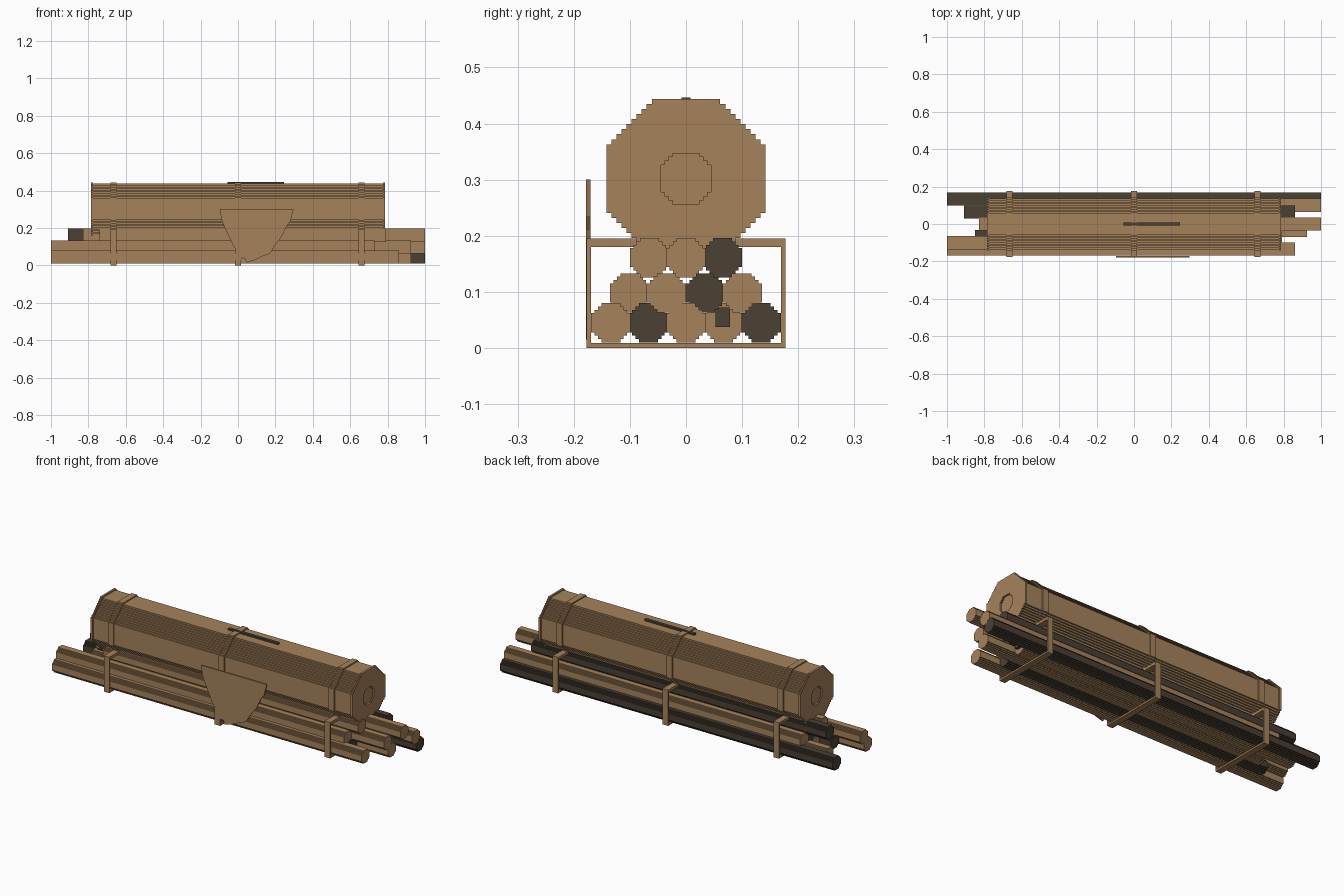
import bpy, bmesh

if "Cube" in bpy.data.objects:
    bpy.data.objects.remove(bpy.data.objects["Cube"])


def material(name, rgb):
    m = bpy.data.materials.new(name)
    m.diffuse_color = (*rgb, 1)
    m.use_nodes = True
    m.node_tree.nodes["Principled BSDF"].inputs["Base Color"].default_value = m.diffuse_color
    return m


TAN = material("tan_wood", (0.376, 0.225, 0.105))
DARK = material("dark_wood", (0.069, 0.051, 0.034))


def prism(name, points, start, end, mat, axis="x"):
    """Extrude a flat outline along x (points are y, z) or y (points are x, z)."""
    bm = bmesh.new()

    def place(p, t):
        return (t, p[0], p[1]) if axis == "x" else (p[0], t, p[1])

    face = bm.faces.new([bm.verts.new(place(p, start)) for p in points])
    out = bmesh.ops.extrude_face_region(bm, geom=[face])
    verts = [v for v in out["geom"] if isinstance(v, bmesh.types.BMVert)]
    shift = (end - start, 0, 0) if axis == "x" else (0, end - start, 0)
    bmesh.ops.translate(bm, verts=verts, vec=shift)
    bmesh.ops.recalc_face_normals(bm, faces=bm.faces)
    mesh = bpy.data.meshes.new(name)
    bm.to_mesh(mesh)
    bm.free()
    mesh.materials.append(mat)
    obj = bpy.data.objects.new(name, mesh)
    bpy.context.collection.objects.link(obj)
    return obj


def box(name, x0, x1, y0, y1, z0, z1, mat):
    return prism(name, [(y0, z0), (y1, z0), (y1, z1), (y0, z1)], x0, x1, mat)


def stepped_octagon(cy, cz, r, flat, steps):
    """Octagon whose four slopes are staircases."""
    d = (r - flat) / steps
    corner = [(r, flat)]
    for i in range(steps):
        corner.append((r - (i + 1) * d, flat + i * d))
        corner.append((r - (i + 1) * d, flat + (i + 1) * d))
    pts = []
    for _ in range(4):
        pts += corner
        corner = [(-b, a) for a, b in corner]
    return [(cy + a, cz + b) for a, b in pts]


# Stacked small logs: y, z, left end, right end, material
LOGS = [
    (-0.134, 0.045, -1.0, 0.86, TAN),
    (-0.067, 0.045, -0.85, 0.74, DARK),
    (0.0, 0.045, -0.78, 0.925, TAN),
    (0.067, 0.045, -0.91, 0.76, TAN),
    (0.134, 0.045, -1.0, 1.0, DARK),
    (-0.100, 0.098, -1.0, 0.73, TAN),
    (-0.035, 0.098, -0.78, 0.925, TAN),
    (0.035, 0.098, -0.78, 0.80, DARK),
    (0.100, 0.098, -0.78, 1.0, TAN),
    (-0.065, 0.161, -0.74, 0.79, TAN),
    (0.0, 0.161, -0.83, 1.0, TAN),
    (0.065, 0.161, -0.91, 0.86, DARK),
]
for i, (y, z, x0, x1, mat) in enumerate(LOGS):
    prism(f"small_log_{i + 1}", stepped_octagon(y, z, 0.035, 0.017, 3), x0, x1, mat)
box("log_peg", 0.70, 0.775, 0.053, 0.078, 0.037, 0.072, DARK)

# Big roll on top with raised rims, each with a shallow round recess
CZ = 0.302
prism("big_roll", stepped_octagon(0, CZ, 0.135, 0.058, 9), -0.776, 0.776, TAN)
for side, x0, x1 in (("left", -0.786, -0.775), ("right", 0.775, 0.786)):
    rim = prism(f"{side}_rim", stepped_octagon(0, CZ, 0.142, 0.061, 9), x0, x1, TAN)
    cutter = prism(f"{side}_recess_cutter", stepped_octagon(0, CZ, 0.045, 0.024, 3),
                   x0 - 0.02, x1 + 0.02, TAN)
    cutter.hide_render = True
    cutter.hide_set(True)
    mod = rim.modifiers.new("recess", "BOOLEAN")
    mod.operation = "DIFFERENCE"
    mod.solver = "EXACT"
    mod.object = cutter

# Straps: a ring round the roll and a frame round the log pile
for i, x in enumerate((-0.666, 0.0, 0.661)):
    a, b = x - 0.0165, x + 0.0165
    prism(f"roll_strap_{i + 1}", stepped_octagon(0, CZ, 0.142, 0.061, 9), a, b, TAN)
    box(f"strap_base_{i + 1}", a, b, -0.177, 0.177, 0, 0.009, TAN)
    for s, side in ((-1, "front"), (1, "back")):
        y0, y1 = sorted((s * 0.169, s * 0.177))
        box(f"strap_{side}_{i + 1}", a, b, y0, y1, 0.009, 0.18, TAN)
        y0, y1 = sorted((s * 0.08, s * 0.177))
        box(f"strap_shelf_{side}_{i + 1}", a, b, y0, y1, 0.18, 0.195, TAN)

# Ragged hanging cloth at the front
prism("hanging_cloth", [
    (-0.097, 0.30), (-0.09, 0.25), (-0.075, 0.21), (-0.05, 0.155), (-0.025, 0.105),
    (0.01, 0.05), (0.02, 0.035), (0.035, 0.04), (0.045, 0.015), (0.09, 0.028),
    (0.13, 0.048), (0.17, 0.062), (0.20, 0.11), (0.235, 0.155), (0.26, 0.21),
    (0.28, 0.235), (0.297, 0.30)], -0.178, -0.170, TAN, "y")

# Dark slot strip on top of the roll
box("top_strip", -0.055, 0.245, -0.008, 0.008, 0.436, 0.446, DARK)
